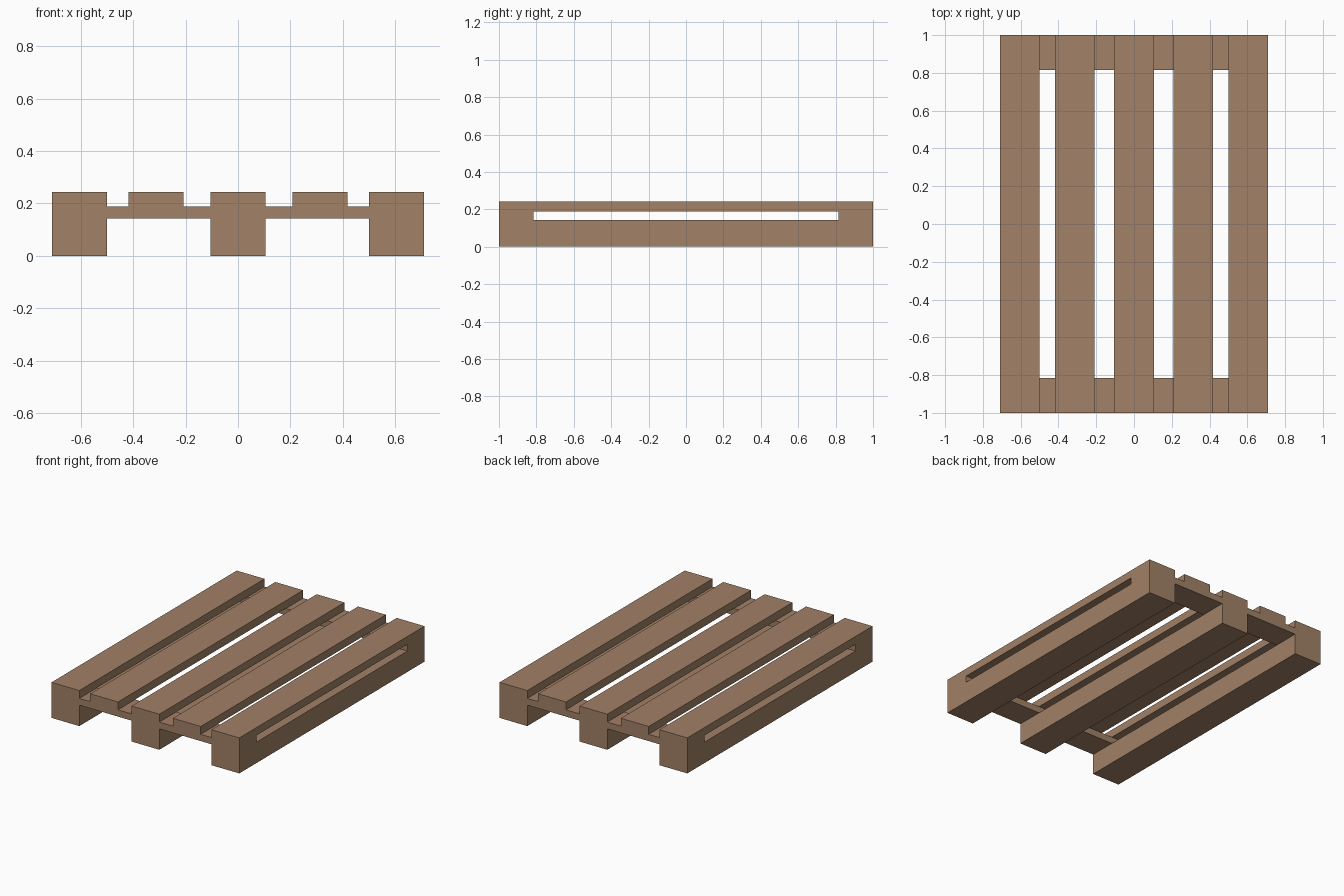
import bpy

if "Cube" in bpy.data.objects:
    bpy.data.objects.remove(bpy.data.objects["Cube"])

wood = bpy.data.materials.new("brown wood")
wood.diffuse_color = (0.36, 0.22, 0.135, 1)
wood.use_nodes = True
wood.node_tree.nodes["Principled BSDF"].inputs["Base Color"].default_value = wood.diffuse_color


def board(name, x0, x1, y0, y1, z0, z1):
    """Plain rectangular timber between two corners."""
    bpy.ops.mesh.primitive_cube_add(
        size=1, location=((x0 + x1) / 2, (y0 + y1) / 2, (z0 + z1) / 2))
    ob = bpy.context.object
    ob.name = name
    ob.scale = (x1 - x0, y1 - y0, z1 - z0)
    bpy.ops.object.transform_apply(location=False, rotation=False, scale=True)
    ob.data.materials.append(wood)


HALF = 0.105          # half width of a long timber
EDGE = 0.71           # half width of the pallet
OUTER = EDGE - HALF

# three thick runners on the ground
for x in (-OUTER, 0, OUTER):
    board("bottom_runner", x - HALF, x + HALF, -1, 1, 0, 0.143)

# thin cross boards at both ends
for y0, y1 in ((-1, -0.815), (0.815, 1)):
    board("cross_board", -EDGE, EDGE, y0, y1, 0.143, 0.189)

# five deck boards
for x in (-OUTER, -0.313, 0, 0.313, OUTER):
    board("deck_board", x - HALF, x + HALF, -1, 1, 0.189, 0.243)
